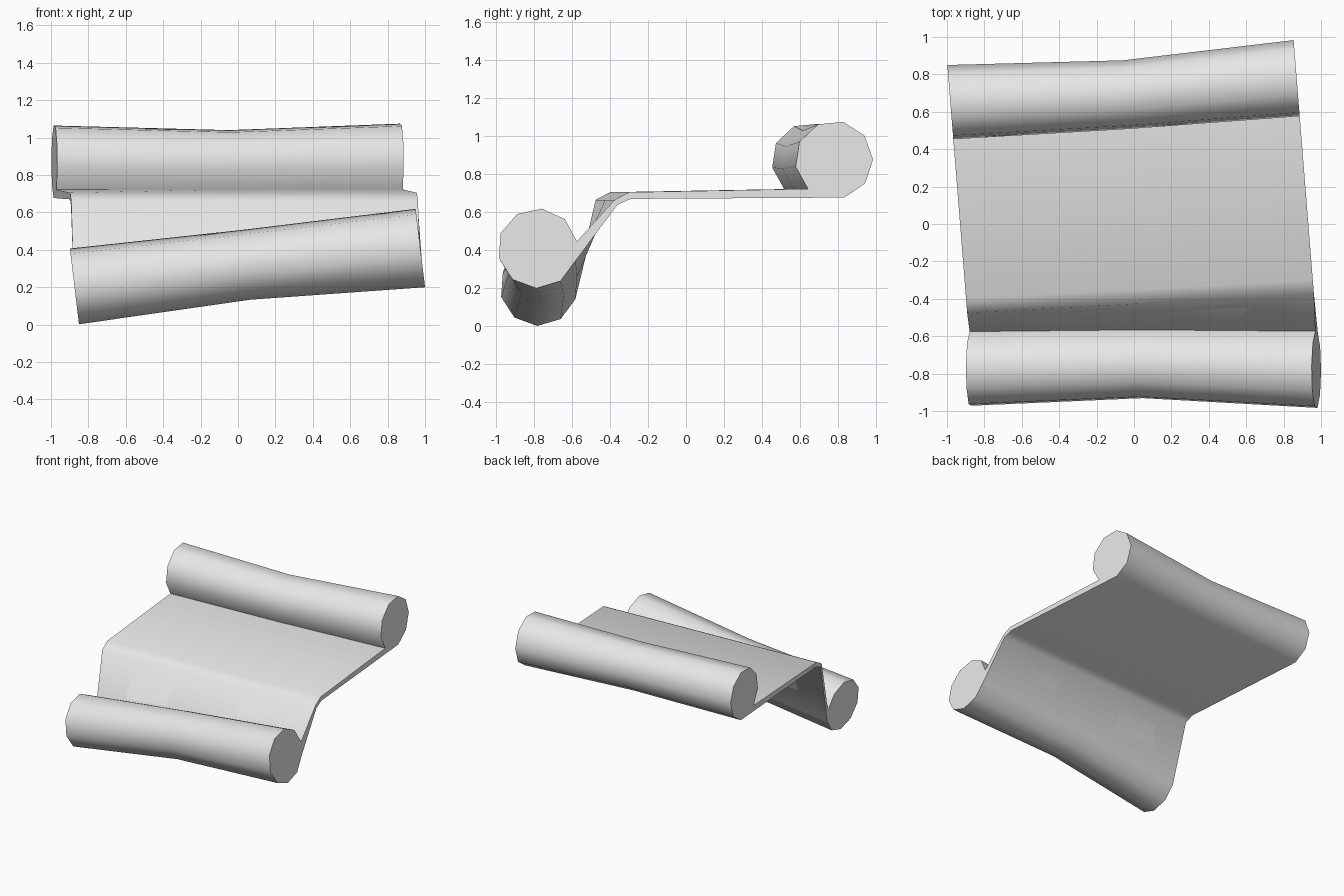
import bpy
import bmesh
from math import sin, cos, radians

default_cube = bpy.data.objects.get("Cube")
if default_cube:
    bpy.data.objects.remove(default_cube, do_unlink=True)


def make_material(name, colour):
    material = bpy.data.materials.new(name)
    material.use_nodes = True
    material.diffuse_color = colour
    shader = next(n for n in material.node_tree.nodes if n.type == "BSDF_PRINCIPLED")
    shader.inputs["Base Color"].default_value = colour
    return material


def roll(centre, radius, start, end, count):
    """Points (y, z) running clockwise around a faceted roll."""
    points = []
    for i in range(count):
        angle = radians(start + (end - start) * i / (count - 1))
        points.append((centre[0] + radius * cos(angle), centre[1] + radius * sin(angle)))
    return points


def section(back, back_radius, front, front_radius, bend, sheet_x, front_x):
    """Closed outline of back roll, sheet underside, front roll and sheet top."""
    back_part = roll(back, back_radius, 228, -75, 9)
    underside = [(bend + 0.01, 0.67), (bend - 0.06, 0.64)]
    front_part = roll(front, front_radius, -18, -350, 10)
    top_side = [(bend - 0.075, 0.665), (bend, 0.705)]

    # Each end is slanted so that it stays square to its roll
    def slant_sheet(points):
        return [(sheet_x - 0.08 * y, y, z) for y, z in points]

    def slant_front(points):
        return [(front_x - 0.12 * z, y, z) for y, z in points]

    return (slant_sheet(back_part + underside) + slant_front(front_part)
            + slant_sheet(top_side))


# Sections at the right end, the slimmer waist and the left end
sections = [
    section((0.65, 0.87), 0.2, (-0.775, 0.205), 0.203, -0.40, -0.93, -0.85),
    section((0.69, 0.86), 0.185, (-0.75, 0.32), 0.187, -0.35, 0.01, 0.08),
    section((0.778, 0.875), 0.205, (-0.78, 0.41), 0.21, -0.30, 0.932, 1.024),
]

# Loft the sections into one sheet with rolled ends
bm = bmesh.new()
rings = [[bm.verts.new(point) for point in outline] for outline in sections]
for ring, following in zip(rings, rings[1:]):
    for i in range(len(ring)):
        j = (i + 1) % len(ring)
        bm.faces.new((ring[i], ring[j], following[j], following[i]))
bm.faces.new(rings[0])
bm.faces.new(rings[-1])
bmesh.ops.recalc_face_normals(bm, faces=bm.faces)

mesh = bpy.data.meshes.new("rolled_sheet")
bm.to_mesh(mesh)
bm.free()
mesh.materials.append(make_material("pale grey", (0.8, 0.8, 0.8, 1)))
sheet = bpy.data.objects.new("rolled_sheet", mesh)
bpy.context.collection.objects.link(sheet)

# Smooth rolls with crisp ends and creases
bpy.ops.object.select_all(action="DESELECT")
sheet.select_set(True)
bpy.context.view_layer.objects.active = sheet
bpy.ops.object.shade_smooth_by_angle(angle=radians(55))
